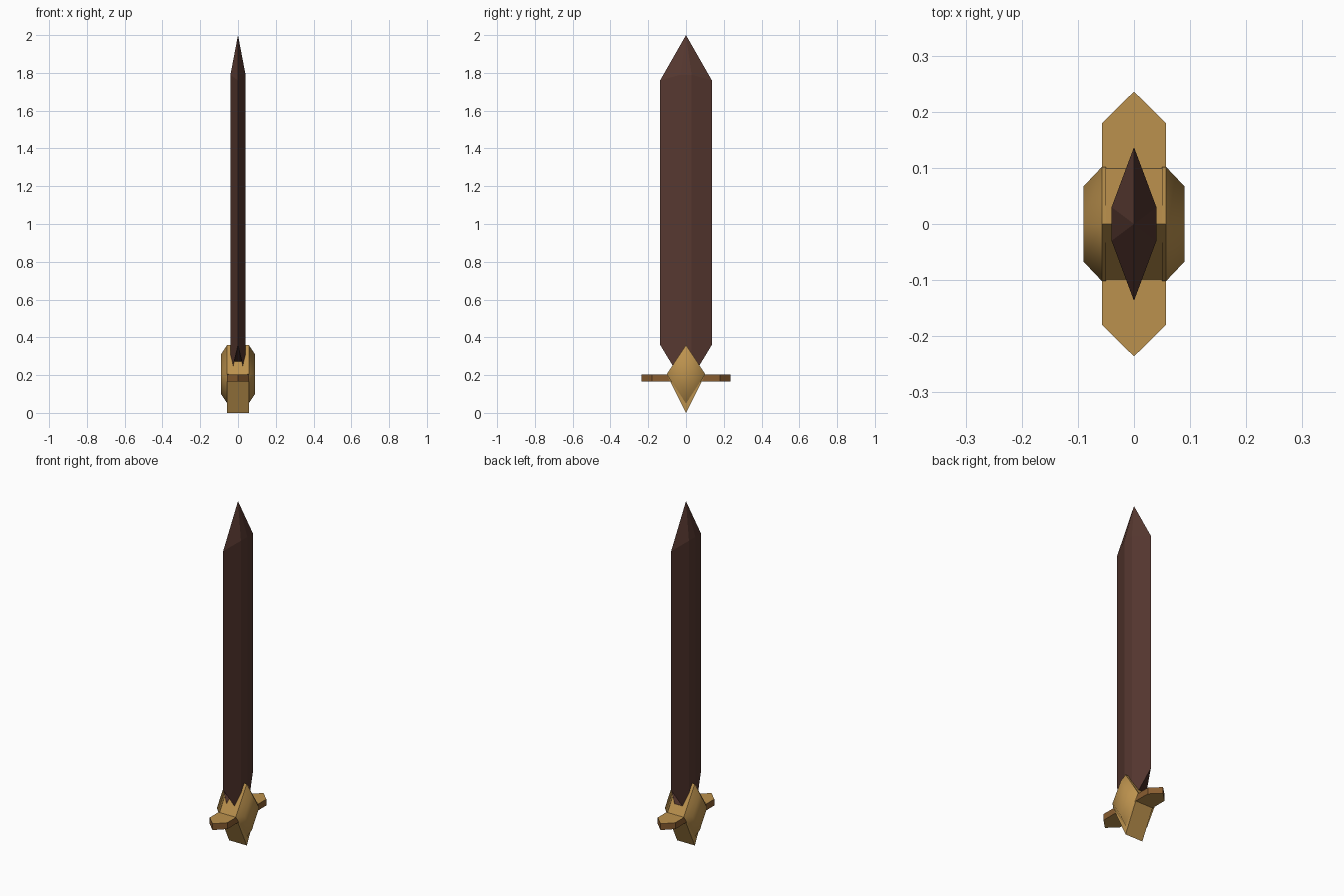
import bpy

if "Cube" in bpy.data.objects:
    bpy.data.objects.remove(bpy.data.objects["Cube"])


def material(name, color):
    m = bpy.data.materials.new(name)
    m.diffuse_color = (*color, 1)
    m.use_nodes = True
    m.node_tree.nodes["Principled BSDF"].inputs["Base Color"].default_value = m.diffuse_color
    return m


GOLD = material("gold", (0.50, 0.285, 0.075))
BRONZE = material("bronze", (0.25, 0.11, 0.03))
DARK = material("dark brown", (0.095, 0.04, 0.03))


def loft(name, rings, mats, apex=None, cap_end=True):
    """Join equal-length rings with quads, closing with caps or an apex."""
    n = len(rings[0])
    verts = [p for r in rings for p in r]
    faces = [tuple(range(n))[::-1]]
    for k in range(len(rings) - 1):
        for i in range(n):
            j = (i + 1) % n
            faces.append((k * n + i, k * n + j, k * n + n + j, k * n + n + i))
    last = (len(rings) - 1) * n
    if apex:
        verts.append(apex)
        faces += [(last + i, last + (i + 1) % n, len(verts) - 1) for i in range(n)]
    else:
        faces.append(tuple(range(last, last + n)))
    me = bpy.data.meshes.new(name)
    me.from_pydata(verts, [], faces)
    for m in mats:
        me.materials.append(m)
    ob = bpy.data.objects.new(name, me)
    bpy.context.collection.objects.link(ob)
    return ob


# Blade: six-sided section, mitred at the bottom, pointed at the top
def blade_ring(z_edge, z_flat):
    pts = [(0, -.137), (.04, -.03), (.04, .03), (0, .137), (-.04, .03), (-.04, -.03)]
    return [(x, y, z_edge if x == 0 else z_flat) for x, y in pts]


loft("blade", [blade_ring(.36, .184), blade_ring(1.76, 1.79)], [DARK], (0, 0, 2))


# Diamond outlines in the side plane
def diamond(x, half_y, low, mid, high):
    return [(x, -half_y, mid), (x, 0, low), (x, half_y, mid), (x, 0, high)][::-1]


# Hub: diamond block through the guard
loft("hub", [diamond(-.057, .1, 0, .2, .36), diamond(.057, .1, 0, .2, .36)], [GOLD])

# Bevelled side bosses with soft shading
for side, name in ((1, "boss_right"), (-1, "boss_left")):
    rings = [diamond(.05 * side, .102, .05, .205, .36),
             diamond(.057 * side, .102, .05, .205, .36),
             diamond(.09 * side, .067, .1, .205, .31)]
    if side < 0:
        rings.reverse()
    boss = loft(name, rings, [GOLD])
    for p in boss.data.polygons:
        p.use_smooth = abs(p.center.x) > .06

# Crossguard: flat bar with pointed ends and darker sides
outline = [(0, -.236), (.057, -.18), (.057, .18), (0, .236), (-.057, .18), (-.057, -.18)]
bar = loft("crossguard", [[(x, y, z) for x, y in outline] for z in (.165, .202)], [GOLD, BRONZE])
for p in bar.data.polygons:
    p.material_index = 0 if abs(p.normal.z) > .5 else 1
